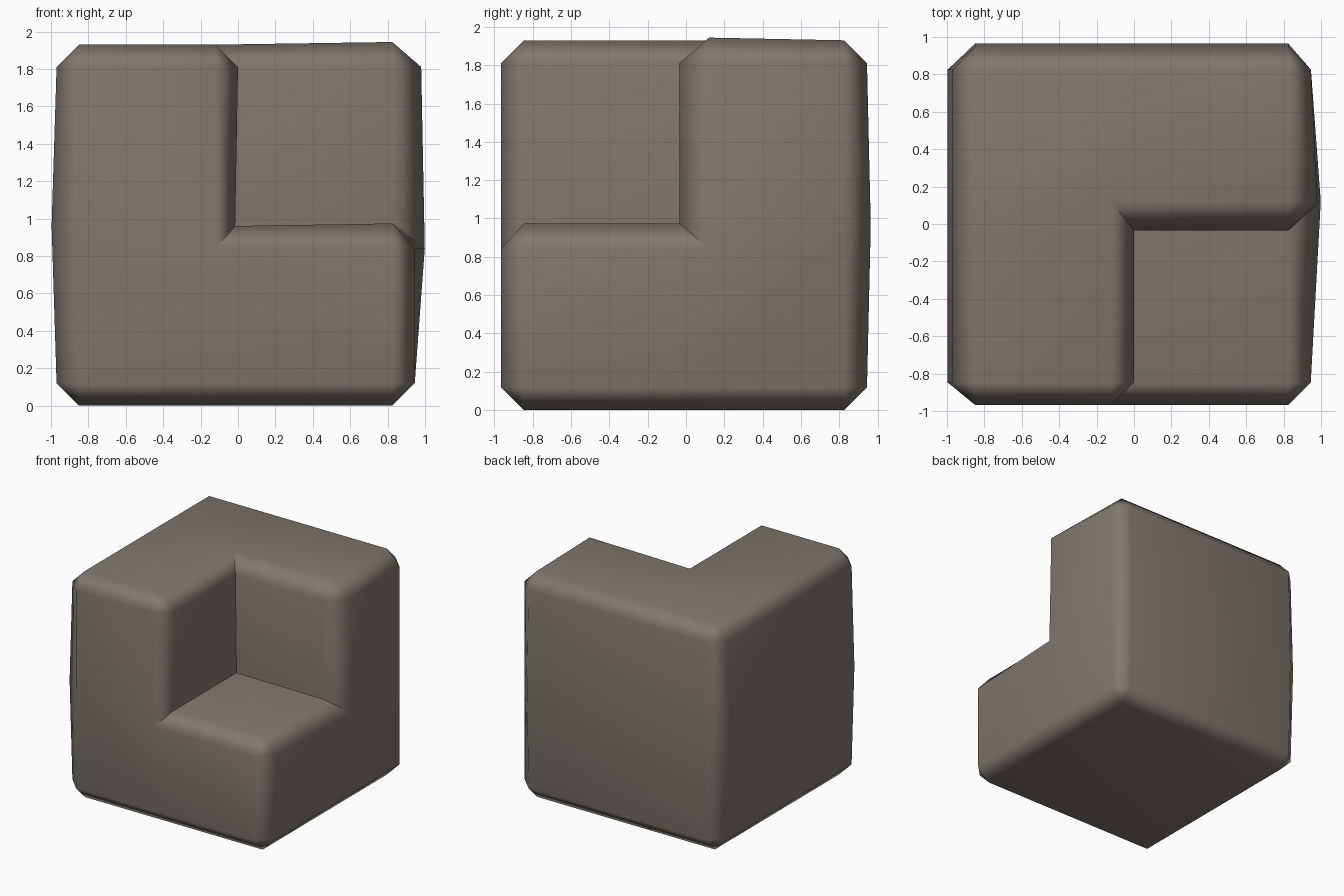
import bpy, bmesh
from itertools import product

if "Cube" in bpy.data.objects:
    bpy.data.objects.remove(bpy.data.objects["Cube"])

# grid lines of a 2x2x2 block, with the front/right/top cell missing
XS, YS, ZS = (-0.97, 0.0, 0.945), (-0.967, 0.0, 0.945), (0.0, 0.96, 1.93)
CELLS = set(product((0, 1), repeat=3)) - {(1, 0, 1)}
CHAMFER = 0.12


def tent(v, lo, mid, hi):
    """1 at mid, falling to 0 at lo and hi."""
    t = (v - lo) / (mid - lo) if v < mid else (hi - v) / (hi - mid)
    return max(0.0, min(1.0, t))


def warp(co):
    """Slight hand-shaped bulge and lean of the walls."""
    x, y, z = co
    t = tent(z, 0.12, 0.85, 1.8)
    s = tent(y, -0.83, 0.11, 0.84)
    if x > 0.9:
        co.x += s * (0.055 * t + (0.035 * (1 - t) if z > 1 else 0))
    elif x < -0.9:
        co.x -= 0.03 * t
    if y > 0.9:
        co.y += 0.022 * t
    up = max(0.0, min(1.0, (z - 0.96) / 0.85))
    if abs(y) < 0.01 and x > -0.01 and z > 0.9:
        co.y -= 0.035 * max(up, min(1.0, x / 0.83))
    if abs(x) < 0.01 and y < 0.01 and z > 0.9:
        co.x -= 0.015 * (1 - up)
    if x > 0.7 and (abs(z - 0.96) < 0.01 or (z > 1.9 and y < 0.2)):
        co.z += 0.014


bm = bmesh.new()
verts = {}


def vert(i, j, k):
    if (i, j, k) not in verts:
        verts[i, j, k] = bm.verts.new((XS[i], YS[j], ZS[k]))
    return verts[i, j, k]


# outer faces of the filled cells
for cell in CELLS:
    for axis, side in product(range(3), (0, 1)):
        nb = list(cell)
        nb[axis] += 1 if side else -1
        if tuple(nb) in CELLS:
            continue
        ring = []
        for a, b in ((0, 0), (1, 0), (1, 1), (0, 1)):
            p = list(cell)
            p[axis] += side
            p[(axis + 1) % 3] += a
            p[(axis + 2) % 3] += b
            ring.append(vert(*p))
        bm.faces.new(ring if side else ring[::-1])
bm.normal_update()

# chamfer every convex edge, keep the inner corner crisp
edges = [e for e in bm.edges if e.calc_face_angle_signed() > 0.5]
bmesh.ops.bevel(bm, geom=edges, offset=CHAMFER, offset_type='OFFSET',
                segments=1, profile=0.5, affect='EDGES', clamp_overlap=False)
for v in bm.verts:
    warp(v.co)
bm.normal_update()
for f in bm.faces:
    f.smooth = True
for e in bm.edges:
    if len(e.link_faces) == 2 and e.calc_face_angle_signed() < -0.8:
        e.smooth = False

mesh = bpy.data.meshes.new("notched_block")
bm.to_mesh(mesh)
bm.free()
block = bpy.data.objects.new("notched_block", mesh)
bpy.context.collection.objects.link(block)

stone = bpy.data.materials.new("warm grey stone")
stone.diffuse_color = (0.216, 0.188, 0.156, 1)
stone.use_nodes = True
stone.node_tree.nodes["Principled BSDF"].inputs["Base Color"].default_value = stone.diffuse_color
mesh.materials.append(stone)

# flat panels with softly shaded chamfers
wn = block.modifiers.new("soft_chamfers", 'WEIGHTED_NORMAL')
wn.keep_sharp = True
